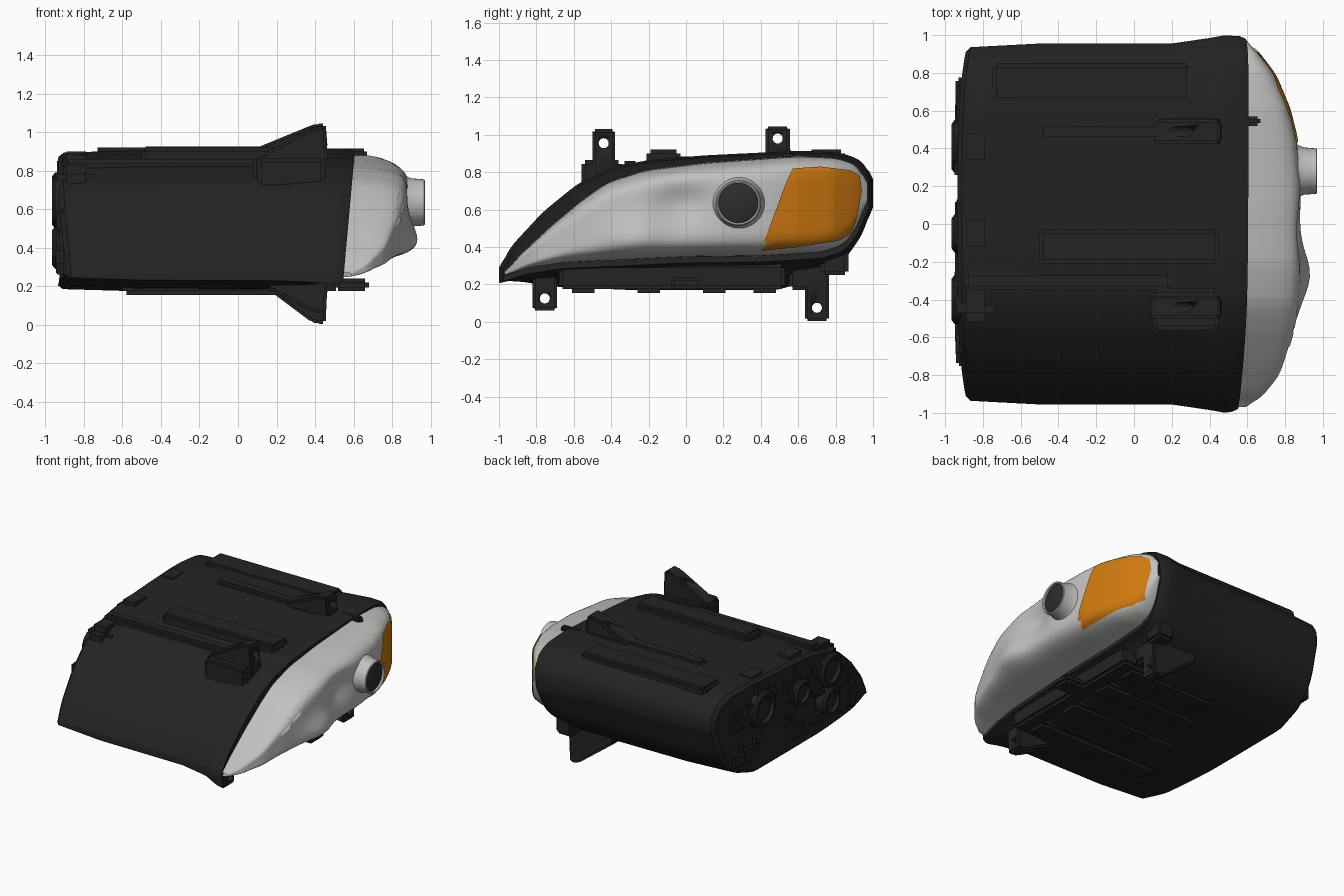
import bpy, bmesh, math, random
from mathutils import Matrix, Vector

random.seed(4)
cube = bpy.data.objects.get("Cube")
if cube:
    bpy.data.objects.remove(cube)


def material(name, rgb):
    m = bpy.data.materials.new(name)
    m.use_nodes = True
    m.diffuse_color = (*rgb, 1)
    bsdf = m.node_tree.nodes["Principled BSDF"]
    bsdf.inputs["Base Color"].default_value = (*rgb, 1)
    bsdf.inputs["Roughness"].default_value = 0.6
    return m


BLACK = material("black plastic", (0.017, 0.017, 0.017))
GREY = material("clear lens grey", (0.53, 0.53, 0.52))
AMBER = material("amber", (0.62, 0.19, 0.005))
DARK = material("dark glass", (0.026, 0.026, 0.026))


def finish(name, bm, mat, angle=35, recalc=True):
    if recalc:
        bmesh.ops.recalc_face_normals(bm, faces=bm.faces)
    me = bpy.data.meshes.new(name)
    bm.to_mesh(me)
    bm.free()
    ob = bpy.data.objects.new(name, me)
    bpy.context.collection.objects.link(ob)
    me.materials.append(mat)
    bpy.ops.object.select_all(action="DESELECT")
    ob.select_set(True)
    bpy.context.view_layer.objects.active = ob
    bpy.ops.object.shade_smooth_by_angle(angle=math.radians(angle))
    return ob


def surface(name, rows, mat, closed=False, caps=False, angle=35, recalc=False):
    """Skin a list of equally long point rows."""
    bm = bmesh.new()
    grid = [[bm.verts.new(p) for p in row] for row in rows]
    n = len(rows[0])
    for a, b in zip(grid, grid[1:]):
        for j in range(n if closed else n - 1):
            k = (j + 1) % n
            bm.faces.new((a[j], b[j], b[k], a[k]))
    if caps:
        bm.faces.new(grid[0])
        bm.faces.new(grid[-1])
    return finish(name, bm, mat, angle, recalc)


def curve(points):
    """Softened interpolation through (y, value) points."""
    def raw(y):
        if y <= points[0][0]:
            return points[0][1]
        for (a, va), (b, vb) in zip(points, points[1:]):
            if y <= b:
                return va + (vb - va) * (y - a) / (b - a)
        return points[-1][1]
    return lambda y: (raw(y - 0.03) + 2 * raw(y) + raw(y + 0.03)) / 4


def block(name, lo, hi, mat=BLACK, bevel=0.02):
    bm = bmesh.new()
    size = Vector(hi) - Vector(lo)
    mid = (Vector(hi) + Vector(lo)) / 2
    bmesh.ops.create_cube(bm, size=1, matrix=Matrix.Translation(mid) @ Matrix.Diagonal((*size, 1)))
    bmesh.ops.bevel(bm, geom=bm.edges[:], offset=min(bevel, min(map(abs, size)) * 0.3),
                    segments=2, affect="EDGES")
    return finish(name, bm, mat)


# Lens edges and bulge, then the roof and floor of the housing
top = curve([(-0.97, 0.26), (-0.9, 0.345), (-0.73, 0.505), (-0.55, 0.655), (-0.42, 0.745), (-0.22, 0.81),
             (0.1, 0.85), (0.6, 0.885), (0.8, 0.875), (0.9, 0.845), (0.95, 0.79), (0.97, 0.72)])
low = curve([(-0.97, 0.245), (-0.85, 0.285), (-0.65, 0.315), (0, 0.345), (0.4, 0.35),
             (0.72, 0.37), (0.84, 0.41), (0.92, 0.51), (0.97, 0.67)])
bulge = curve([(-0.97, 0.57), (-0.93, 0.665), (-0.8, 0.77), (-0.6, 0.835), (-0.45, 0.865), (-0.2, 0.885),
               (0.2, 0.885), (0.45, 0.86), (0.61, 0.82), (0.79, 0.745), (0.915, 0.65), (0.97, 0.59)])
roof = curve([(-0.97, 0.27), (-0.92, 0.385), (-0.74, 0.585), (-0.56, 0.735), (-0.4, 0.815), (-0.2, 0.86),
              (0.1, 0.885), (0.6, 0.91), (0.8, 0.9), (0.9, 0.865), (0.95, 0.81), (0.97, 0.74)])
floor = curve([(-0.97, 0.23), (-0.75, 0.19), (-0.3, 0.17), (0.5, 0.17), (0.72, 0.24),
               (0.85, 0.34), (0.92, 0.46), (0.97, 0.66)])


def edge_x(z):
    return 0.52 + 0.09 * z


def lens_x(y, z):
    lo, hi = low(y), top(y)
    v = max(-1, min(1, (2 * z - lo - hi) / (hi - lo)))
    dome = (1 - abs(v) ** 7) ** 0.5
    swell = 0.055 * math.exp(-((y + 0.28) / 0.15) ** 2 - ((z - 0.43) / 0.12) ** 2)
    dip = 0.05 * math.exp(-((y + 0.02) / 0.14) ** 2 - ((z - 0.63) / 0.11) ** 2)
    return edge_x(z) + max(0, bulge(y) - edge_x(z)) * dome + swell * dome - dip * dome


N = 64
ys = [-0.97 * math.cos(math.pi * i / N) for i in range(N + 1)]
vs = [math.sin(math.pi * (j / 40 - 0.5)) for j in range(41)]

# Lens cover
rows = []
for y in ys:
    mid, half = (top(y) + low(y)) / 2, (top(y) - low(y)) / 2
    rows.append([(lens_x(y, mid + half * v), y, mid + half * v) for v in vs])
surface("lens_cover", rows, GREY, angle=60)


def section(x, blend, grow=0.0, lean=0.0, sy=1.0, bend=0.0):
    """Closed housing outline; blend goes from the deep body to the lens edge."""
    upper = [(y, roof(y) + grow) for y in ys]
    lower = [(y, floor(y) * (1 - blend) + (low(y) - 0.035) * blend - grow) for y in reversed(ys)]
    return [(x + lean * (z - 0.55) + bend * y ** 4, y * sy, z) for y, z in upper + lower]


lens_edge = [(edge_x(z) - 0.005, y, z) for y, z in
             [(y, top(y)) for y in ys] + [(y, low(y)) for y in reversed(ys)]]

# Housing, lofted from the rear to the rim round the lens
surface("housing", [
    section(-0.935, 0, -0.035, sy=0.94, bend=0.05), section(-0.91, 0, -0.015, sy=0.965, bend=0.05),
    section(-0.5, 0, -0.003, sy=0.985), section(0.2, 0, 0, sy=0.985),
    section(0.4, 0.25, 0.005, sy=1.015), section(0.48, 0.8, 0.005, sy=1.03),
    section(0.54, 1, 0.005, 0.09, 1.025), section(0.575, 1, -0.005, 0.09, 1.01),
    lens_edge], BLACK, closed=True, caps=True, recalc=True)

# Amber reflector, a thin skin following the lens
corners = [Vector(p) for p in [(0.4, 0.38), (0.6, 0.4), (0.82, 0.435), (0.885, 0.475), (0.915, 0.56),
                               (0.94, 0.7), (0.93, 0.78), (0.88, 0.81), (0.72, 0.83), (0.57, 0.82),
                               (0.53, 0.73)]]
rim = [a.lerp(b, k / 6) for a, b in zip(corners, corners[1:] + corners[:1]) for k in range(6)]
centre = Vector((0.72, 0.62))
rings = []
for i in range(1, 25):
    pts = [centre.lerp(p, i / 24) for p in rim]
    rings.append([(lens_x(p.x, p.y) + 0.009, p.x, p.y) for p in pts])
plate = surface("amber_reflector", rings, AMBER, closed=True, angle=60)
bm = bmesh.new()
bm.from_mesh(plate.data)
bmesh.ops.holes_fill(bm, edges=[e for e in bm.edges if e.is_boundary and
                                all((v.co.yz - centre).length < 0.05 for v in e.verts)], sides=0)
bm.to_mesh(plate.data)
bm.free()


def lathe(name, profile, y, z, mat, steps=40, caps=False):
    """Turn (radius, x) points about an axis along x."""
    rows = [[(x, y + r * math.cos(a), z + r * math.sin(a))
             for a in (math.tau * s / steps for s in range(steps))] for r, x in profile]
    return surface(name, rows, mat, closed=True, caps=caps, recalc=True)


# Projector lamp
lathe("projector_collar", [(0.155, 0.83), (0.135, 0.875), (0.125, 0.9), (0.12, 0.965), (0.114, 0.97),
                           (0.106, 0.965), (0.106, 0.9)], 0.28, 0.635, GREY)
lathe("projector_glass", [(0.108, 0.9), (0.108, 0.95), (0.08, 0.96), (0.03, 0.966)],
      0.28, 0.635, DARK, caps=True)

# Small reflector steps moulded into the lens
for i, (y, z) in enumerate([(-0.6, 0.55), (-0.5, 0.62)]):
    tilt = [(-0.05, -0.05), (0.02, -0.01), (0.06, 0.07), (-0.01, 0.03)]
    quad = [(lens_x(y + a, z + b) + 0.006, y + a, z + b) for a, b in tilt]
    surface(f"reflector_step_{i}", [[quad[0], quad[3]], [quad[1], quad[2]]], GREY)


# Mounting tabs: wedges with a bolt hole along x
def tab(name, y, width, tip, root, hole_z, start):
    d = 1 if tip > root else -1
    side = [(start, root), (0.38, tip - 0.01 * d), (0.41, tip), (0.455, tip),
            (0.465, root), (0.45, root - 0.12 * d), (start, root - 0.12 * d)]
    bm = bmesh.new()
    face = bm.faces.new([bm.verts.new((x, y - width / 2, z)) for x, z in side])
    new = bmesh.ops.extrude_face_region(bm, geom=[face])["geom"]
    bmesh.ops.translate(bm, vec=(0, width, 0), verts=[g for g in new if isinstance(g, bmesh.types.BMVert)])
    bmesh.ops.recalc_face_normals(bm, faces=bm.faces)
    bmesh.ops.bevel(bm, geom=bm.edges[:], offset=0.014, segments=2, affect="EDGES")
    ob = finish(name, bm, BLACK)
    cutter = lathe(name + "_cutter", [(0.027, -0.3), (0.027, 0.8)], y, hole_z, BLACK, 16, True)
    mod = ob.modifiers.new("bolt_hole", "BOOLEAN")
    mod.object = cutter
    mod.solver = "EXACT"
    bpy.context.view_layer.objects.active = ob
    bpy.ops.object.modifier_apply(modifier=mod.name)
    bpy.data.objects.remove(cutter)


tab("upper_front_tab", -0.44, 0.12, 1.03, 0.86, 0.955, 0.08)
tab("upper_rear_tab", 0.49, 0.13, 1.045, 0.92, 0.98, 0.1)
tab("lower_front_tab", -0.755, 0.13, 0.06, 0.19, 0.125, 0.15)
tab("lower_rear_tab", 0.7, 0.13, 0.005, 0.24, 0.075, 0.08)
block("upper_front_tab_foot", (0.1, -0.56, 0.68), (0.45, -0.34, 0.865))
block("upper_rear_tab_foot", (0.15, 0.41, 0.85), (0.45, 0.58, 0.925))
block("lower_rear_brace", (0.2, 0.55, 0.17), (0.46, 0.68, 0.32))
block("lower_rear_foot", (0.36, 0.72, 0.25), (0.5, 0.87, 0.42))

# Long ribs on the roof and floor: y, width, start, end, top
for i, (y, w, a, b, z) in enumerate([(-0.12, 0.18, -0.5, 0.45, 0.92), (0.49, 0.1, -0.5, 0.4, 0.925),
                                     (0.75, 0.2, -0.75, 0.3, 0.92), (-0.3, 0.1, -0.9, 0.2, 0.86)]):
    block(f"roof_rib_{i}", (a, y - w / 2, z - 0.1), (b, y + w / 2, z))
for i, y in enumerate((-0.55, -0.2, 0.15, 0.42)):
    block(f"floor_rib_{i}", (-0.6 + 0.1 * i, y - 0.08, 0.155), (0.44, y + 0.08, 0.24))
block("lower_lip", (0.4, -0.68, 0.175), (0.53, 0.53, 0.31))
block("lower_clip", (0.5, -0.08, 0.175), (0.68, 0.08, 0.24))
block("upper_clip", (0.5, 0.52, 0.86), (0.67, 0.57, 0.915))

# Rear sockets and the uneven back face
for i, (y, z, r) in enumerate([(0.41, 0.65, 0.14), (-0.4, 0.64, 0.13), (-0.4, 0.4, 0.11), (-0.05, 0.6, 0.1)]):
    lathe(f"rear_socket_{i}", [(r, -0.75), (r, -0.95), (r - 0.02, -0.965), (r * 0.7, -0.965),
                               (r * 0.65, -0.94)], y, z, BLACK, 24, True)
for i, (y, z) in enumerate([(0.41, 0.9), (-0.4, 0.83), (-0.05, 0.885)]):
    block(f"socket_hump_{i}", (-0.94, y - 0.12, z - 0.2), (-0.74, y + 0.12, z), bevel=0.05)
for i in range(45):
    y = random.uniform(-0.7, 0.76)
    z = random.uniform(floor(y) + 0.1, roof(y) - 0.12)
    w, h = random.uniform(0.03, 0.08), random.uniform(0.02, 0.06)
    block(f"rear_lump_{i}", (-0.935 - random.uniform(0.0, 0.015), y - w, z - h), (-0.89, y + w, z + h))
